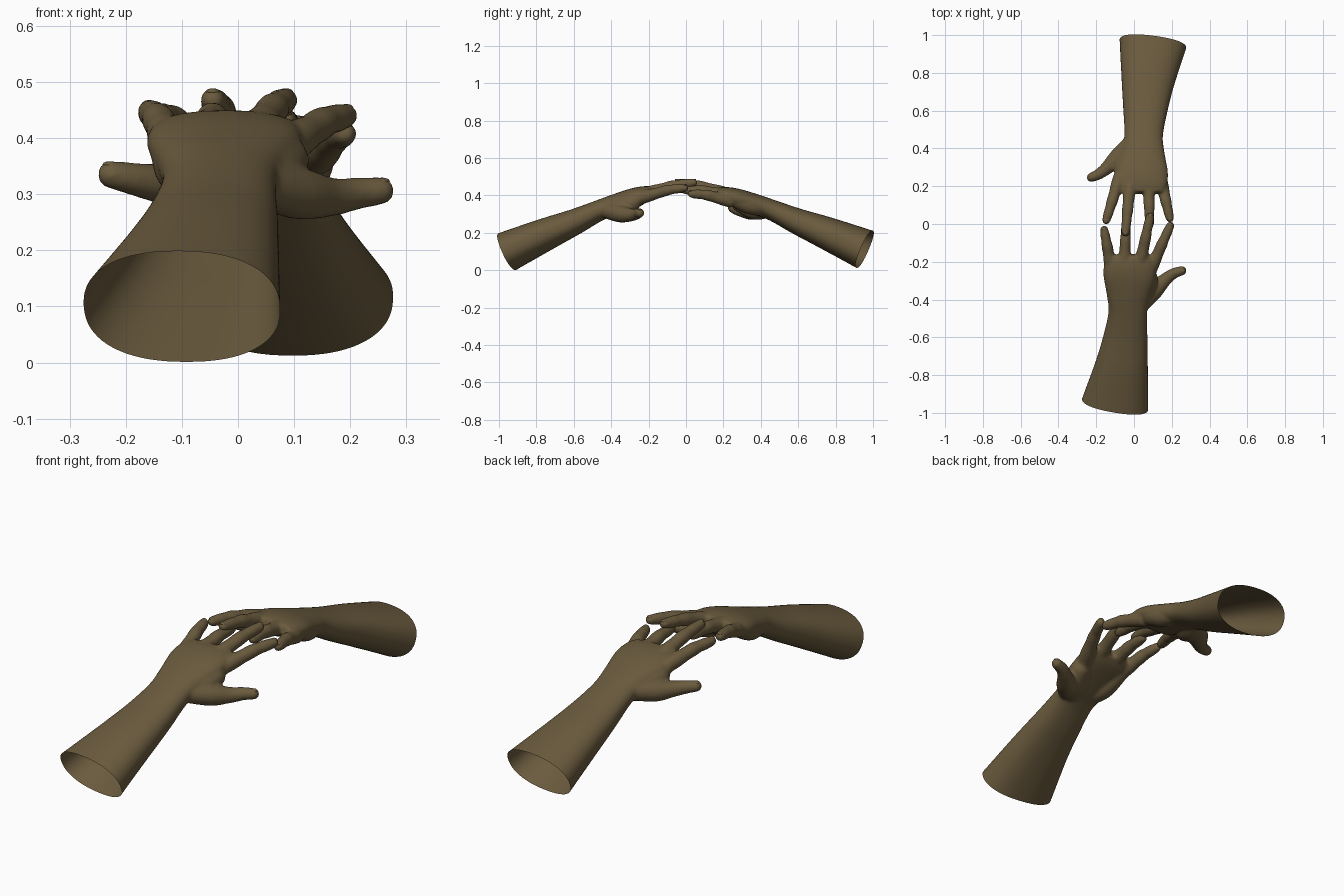
import bpy, bmesh, math
from mathutils import Vector, Matrix

if "Cube" in bpy.data.objects:
    bpy.data.objects.remove(bpy.data.objects["Cube"])

skin = bpy.data.materials.new("bronze_brown")
skin.diffuse_color = (0.145, 0.104, 0.048, 1)
skin.use_nodes = True
skin.node_tree.nodes["Principled BSDF"].inputs["Base Color"].default_value = skin.diffuse_color


def smooth_path(pts, steps=4):
    """Catmull-Rom through points of any dimension."""
    out = []
    for i in range(len(pts) - 1):
        p0, p1 = pts[max(i - 1, 0)], pts[i]
        p2, p3 = pts[i + 1], pts[min(i + 2, len(pts) - 1)]
        for k in range(steps):
            t = k / steps
            out.append([0.5 * (2 * b + (c - a) * t + (2 * a - 5 * b + 4 * c - d) * t * t
                               + (3 * b - a - 3 * c + d) * t ** 3)
                        for a, b, c, d in zip(p0, p1, p2, p3)])
    out.append(list(pts[-1]))
    return out


def loft(bm, rows, n=24, power=2.0):
    """Closed tube; each row is x, y, z, half width, half thickness."""
    rings = []
    for i, r in enumerate(rows):
        a, b = rows[max(i - 1, 0)], rows[min(i + 1, len(rows) - 1)]
        t = (Vector(b[:3]) - Vector(a[:3])).normalized()
        side = t.cross(Vector((0, 0, 1))).normalized()
        up = side.cross(t)
        ring = []
        for k in range(n):
            c, s = math.cos(2 * math.pi * k / n), math.sin(2 * math.pi * k / n)
            c = math.copysign(abs(c) ** (2 / power), c)
            s = math.copysign(abs(s) ** (2 / power), s)
            ring.append(bm.verts.new(Vector(r[:3]) + side * c * r[3] + up * s * r[4]))
        rings.append(ring)
    for p, q in zip(rings, rings[1:]):
        for k in range(n):
            bm.faces.new((p[k], p[(k + 1) % n], q[(k + 1) % n], q[k]))
    bm.faces.new(rings[0][::-1])
    bm.faces.new(rings[-1])


def digit(bm, pts):
    """Finger from x, y, z, radius points, with a rounded tip."""
    rows = [p + [p[3]] for p in smooth_path(pts)]
    end, prev = Vector(rows[-1][:3]), Vector(rows[-2][:3])
    d, r = (end - prev).normalized(), rows[-1][3]
    for a in (25, 50, 70, 84):
        a = math.radians(a)
        rows.append([*(end + d * r * math.sin(a)), r * math.cos(a), r * math.cos(a)])
    loft(bm, rows, 16)
    return end, d, r


def finger(base, tip):
    b, t = Vector(base), Vector(tip)
    prof = [(-0.2, -.004, .034), (0.1, .002, .034), (0.32, .005, .030), (0.52, .008, .030),
            (0.68, .007, .026), (0.82, .004, .026), (1, 0, .022)]
    return [[*(b.lerp(t, f) + Vector((0, 0, h))), r] for f, h, r in prof]


# forearm and palm sections: x, y, z, half width, half thickness
ARM = [(-.115, -1.05, .056, .195, .121), (-.1, -.955, .100, .178, .108),
       (-.065, -.75, .192, .140, .087), (-.045, -.6, .256, .117, .070),
       (-.033, -.47, .317, .102, .056), (-.03, -.38, .352, .114, .054),
       (-.025, -.28, .388, .137, .051), (-.022, -.21, .408, .134, .043),
       (-.022, -.165, .421, .115, .027)]


def build(name, knuckles, tips, thumb, dx, dz0, dz1, angle):
    bm = bmesh.new()
    arm = []
    for x, y, z, w, h in ARM:
        f = min(1, max(0, (y + .955) / .7))
        arm.append([x + dx * min(1, f * 1.6), y, z + dz0 + (dz1 - dz0) * f, w, h])
    loft(bm, smooth_path(arm), 40, 2.3)
    ends = [digit(bm, finger(k, t)) for k, t in zip(knuckles, tips)]
    ends.append(digit(bm, thumb))
    # fleshy pads at the base of the thumb and along the outer palm
    digit(bm, [[.0 + dx, -.45, .322, .04], [.05 + dx, -.37, .325, .056], [.08 + dx, -.29, .358, .048]])
    digit(bm, [[-.08 + dx, -.43, .33, .04], [-.1 + dx, -.34, .348, .05], [-.113 + dx, -.25, .385, .042]])
    bmesh.ops.recalc_face_normals(bm, faces=bm.faces)
    me = bpy.data.meshes.new(name)
    bm.to_mesh(me)
    bm.free()
    ob = bpy.data.objects.new(name, me)
    bpy.context.collection.objects.link(ob)

    # fuse the parts into one skin
    m = ob.modifiers.new("fuse", 'REMESH')
    m.mode, m.voxel_size = 'VOXEL', 0.007
    s = ob.modifiers.new("soften", 'SMOOTH')
    s.factor, s.iterations = 0.5, 7
    deps = bpy.context.evaluated_depsgraph_get()
    fused = bpy.data.meshes.new_from_object(ob.evaluated_get(deps))
    ob.modifiers.clear()
    ob.data = fused

    # cut the forearm open at the elbow end
    bm = bmesh.new()
    bm.from_mesh(fused)
    c, nxt = Vector(arm[1][:3]), Vector(arm[2][:3])
    bmesh.ops.bisect_plane(bm, geom=bm.verts[:] + bm.edges[:] + bm.faces[:],
                           plane_co=c, plane_no=(nxt - c).normalized(), clear_inner=True)
    bm.to_mesh(fused)
    bm.free()

    # fingernails
    bm = bmesh.new()
    for e, d, r in ends:
        side = d.cross(Vector((0, 0, 1))).normalized()
        up = side.cross(d)
        rot = Matrix((side, d, up)).transposed().to_4x4()
        mat = Matrix.Translation(e + up * r * .62) @ rot \
            @ Matrix.Diagonal((r * .62, r * .75, r * .32, 1))
        bmesh.ops.create_uvsphere(bm, u_segments=16, v_segments=8, radius=1, matrix=mat)
    nails = bpy.data.meshes.new(name + "_nails")
    bm.to_mesh(nails)
    bm.free()
    bpy.context.collection.objects.link(bpy.data.objects.new(name + "_nails", nails))

    for mesh in (fused, nails):
        mesh.transform(Matrix.Rotation(angle, 4, 'Z'))
        mesh.materials.clear()
        mesh.materials.append(skin)
        for p in mesh.polygons:
            p.use_smooth = True
            p.material_index = 0


# order: little, ring, middle, index; the rear arm is described as if facing the same way
build("front_arm",
      [(-.125, -.21, .400), (-.05, -.2, .414), (.035, -.2, .414), (.098, -.22, .392)],
      [(-.158, -.03, .447), (-.042, .01, .437), (.085, .04, .468), (.192, -.008, .440)],
      [[.03, -.44, .322, .04], [.105, -.355, .302, .047], [.165, -.295, .295, .035],
       [.21, -.262, .301, .029], [.254, -.247, .306, .025]],
      0, 0, 0, 0)
build("rear_arm",
      [(-.148, -.21, .376), (-.078, -.2, .404), (.022, -.2, .414), (.085, -.22, .402)],
      [(-.19, -.03, .408), (-.083, .005, .428), (.045, .045, .468), (.147, -.02, .440)],
      [[.01, -.44, .33, .04], [.085, -.355, .315, .046], [.145, -.295, .32, .035],
       [.19, -.262, .328, .029], [.226, -.247, .335, .025]],
      -.018, .012, -.005, math.pi)
